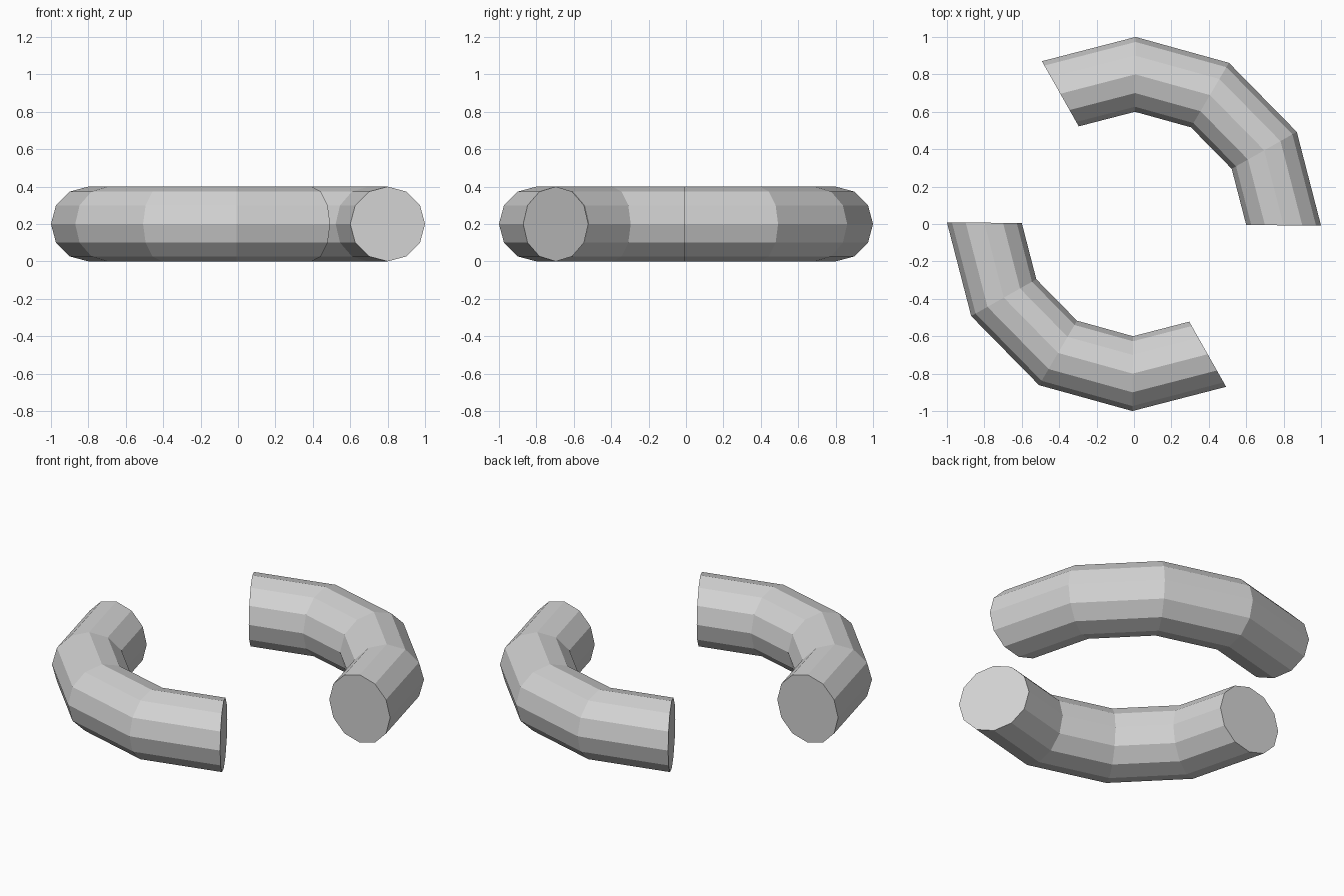
import bpy
import bmesh
from math import radians
from mathutils import Matrix

RING_RADIUS = 0.8
TUBE_RADIUS = 0.2
SIDES = 12
ARC_STEPS = 4
TWIST = -0.5  # slight turn of the whole ring, in degrees

cube = bpy.data.objects.get("Cube")
if cube:
    bpy.data.objects.remove(cube, do_unlink=True)

# Single plain grey
grey = bpy.data.materials.new("light_grey")
grey.use_nodes = True
colour = (0.65, 0.65, 0.65, 1.0)
grey.diffuse_color = colour
grey.node_tree.nodes["Principled BSDF"].inputs["Base Color"].default_value = colour


def curved_tube(name, start_degrees):
    """Sweep a twelve-sided disc through a third of a circle and cap both ends."""
    bm = bmesh.new()
    # Upright disc on the ring, facing along the sweep
    place = (Matrix.Rotation(radians(start_degrees), 4, "Z")
             @ Matrix.Translation((RING_RADIUS, 0, TUBE_RADIUS))
             @ Matrix.Rotation(radians(90), 4, "X"))
    disc = bmesh.ops.create_circle(bm, cap_ends=False, segments=SIDES,
                                   radius=TUBE_RADIUS, matrix=place)
    start_ring = list(disc["verts"])
    edges = list({e for v in start_ring for e in v.link_edges})
    bmesh.ops.spin(bm, geom=start_ring + edges, cent=(0, 0, 0), axis=(0, 0, 1),
                   angle=radians(120), steps=ARC_STEPS, use_duplicate=False)
    # Flat end caps
    open_edges = [e for e in bm.edges if e.is_boundary]
    bmesh.ops.holes_fill(bm, edges=open_edges, sides=SIDES)
    bmesh.ops.recalc_face_normals(bm, faces=bm.faces[:])

    mesh = bpy.data.meshes.new(name)
    bm.to_mesh(mesh)
    bm.free()
    mesh.materials.append(grey)
    obj = bpy.data.objects.new(name, mesh)
    bpy.context.collection.objects.link(obj)
    return obj


# Two matching tubes on opposite sides of the ring
curved_tube("back_curved_tube", TWIST)
curved_tube("front_curved_tube", 180 + TWIST)
